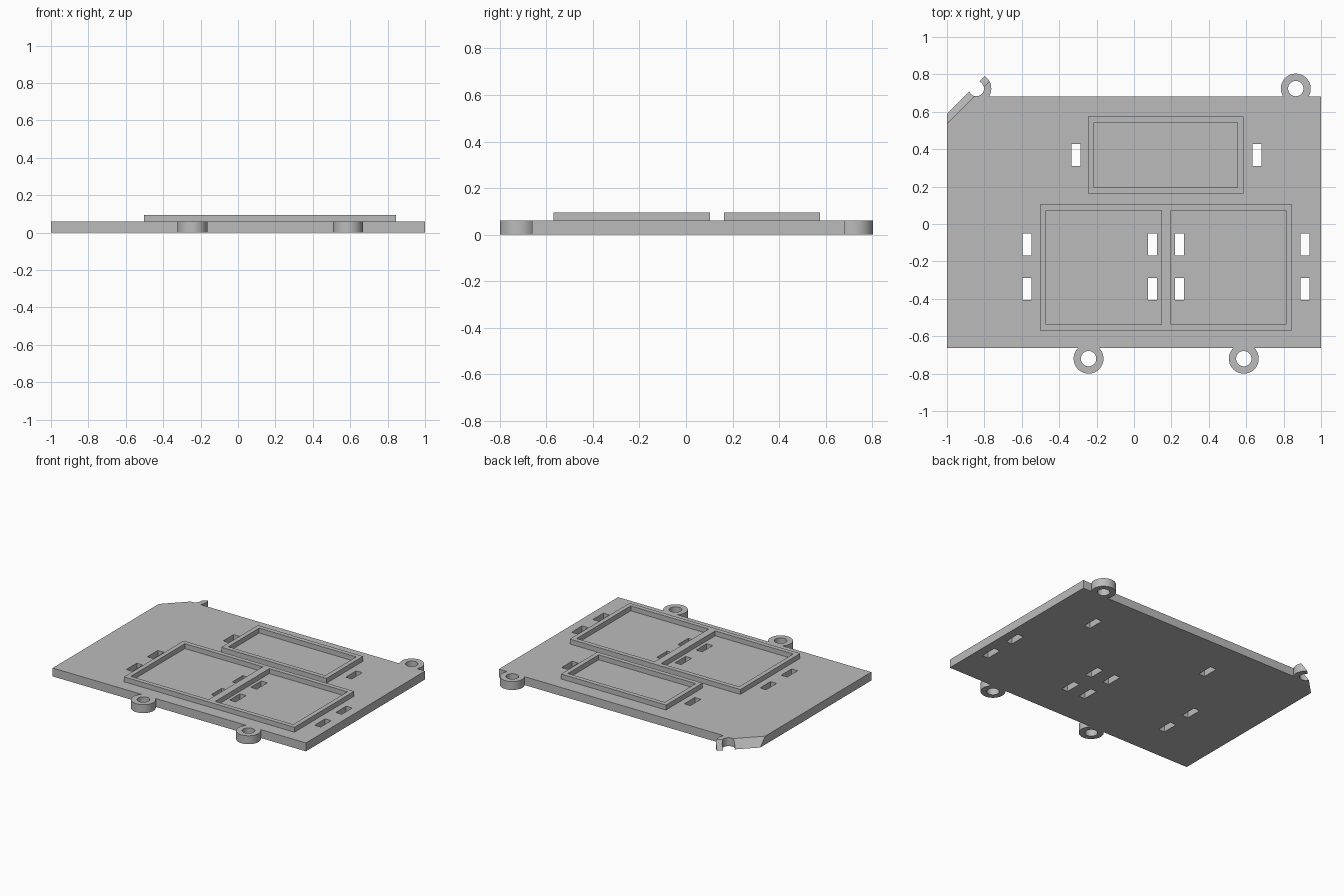
import bpy
import bmesh

cube = bpy.data.objects.get("Cube")
if cube:
    bpy.data.objects.remove(cube, do_unlink=True)

THICK = 0.06    # base plate thickness
TOP = 0.095     # top of the raised frames
MARGIN = 0.05   # how far cutters overshoot

grey = bpy.data.materials.new("plain grey")
grey.use_nodes = True
colour = (0.5, 0.5, 0.5, 1)
grey.diffuse_color = colour
grey.node_tree.nodes["Principled BSDF"].inputs["Base Color"].default_value = colour


def finish(name, bm):
    bmesh.ops.recalc_face_normals(bm, faces=bm.faces)
    mesh = bpy.data.meshes.new(name)
    bm.to_mesh(mesh)
    bm.free()
    mesh.materials.append(grey)
    obj = bpy.data.objects.new(name, mesh)
    bpy.context.collection.objects.link(obj)
    return obj


def prism(name, bottom, top, z0, z1):
    """Solid between two outlines with the same number of points."""
    bm = bmesh.new()
    low = [bm.verts.new((x, y, z0)) for x, y in bottom]
    high = [bm.verts.new((x, y, z1)) for x, y in top]
    bm.faces.new(low)
    bm.faces.new(high)
    for i in range(len(low)):
        j = (i + 1) % len(low)
        bm.faces.new((low[i], low[j], high[j], high[i]))
    return finish(name, bm)


def box(name, x0, x1, y0, y1, z0, z1):
    outline = [(x0, y0), (x1, y0), (x1, y1), (x0, y1)]
    return prism(name, outline, outline, z0, z1)


def cylinder(name, x, y, radius, z0, z1):
    bm = bmesh.new()
    bmesh.ops.create_cone(bm, cap_ends=True, segments=64, radius1=radius,
                          radius2=radius, depth=z1 - z0)
    bmesh.ops.translate(bm, verts=bm.verts, vec=(x, y, (z0 + z1) / 2))
    return finish(name, bm)


def combine(target, tool, operation):
    """Apply a boolean and discard the tool."""
    mod = target.modifiers.new("boolean", 'BOOLEAN')
    mod.operation = operation
    mod.solver = 'EXACT'
    mod.object = tool
    bpy.context.view_layer.objects.active = target
    bpy.ops.object.modifier_apply(modifier=mod.name)
    bpy.data.objects.remove(tool, do_unlink=True)


# Base plate with round screw lugs
plate = box("base_plate", -1, 1, -0.662, 0.682, 0, THICK)
lugs = [(-0.243, -0.72), (0.587, -0.72), (0.865, 0.724), (-0.843, 0.724)]
for x, y in lugs:
    combine(plate, cylinder("lug", x, y, 0.08, 0, THICK), 'UNION')
for x, y in lugs:
    hole = cylinder("lug_hole", x, y, 0.041, -MARGIN, THICK + MARGIN)
    combine(plate, hole, 'DIFFERENCE')

# Strap slots: one pair beside the upper frame, four columns at the lower ones
slots = [(-0.311, 0.37), (0.657, 0.37)]
slots += [(x, y) for x in (-0.573, 0.098, 0.243, 0.914) for y in (-0.11, -0.348)]
for x, y in slots:
    slot = box("slot", x - 0.024, x + 0.024, y - 0.059, y + 0.059,
               -MARGIN, THICK + MARGIN)
    combine(plate, slot, 'DIFFERENCE')


# Sloping cut across the back right corner, through its lug
def diagonal(near, far=2.3):
    corners = [(-0.9, near), (0.7, near), (0.7, far), (-0.9, far)]
    return [((s - d) / 2, (s + d) / 2) for s, d in corners]


corner = prism("corner_cut", diagonal(1.645), diagonal(1.48), -THICK, 2 * THICK)
combine(plate, corner, 'DIFFERENCE')


# Raised rectangular frames, open in the middle
def frame(name, outer, openings):
    obj = box(name, *outer, THICK, TOP)
    for opening in openings:
        cutter = box("opening", *opening, THICK - MARGIN, TOP + MARGIN)
        combine(obj, cutter, 'DIFFERENCE')
    return obj


frame("upper_frame", (-0.245, 0.585, 0.163, 0.575),
      [(-0.213, 0.553, 0.195, 0.543)])
frame("lower_double_frame", (-0.502, 0.845, -0.57, 0.104),
      [(-0.47, 0.146, -0.538, 0.072), (0.197, 0.813, -0.538, 0.072)])

# Smooth the round lugs, keep every other edge sharp
bpy.ops.object.select_all(action='DESELECT')
plate.select_set(True)
bpy.context.view_layer.objects.active = plate
bpy.ops.object.shade_smooth_by_angle()
